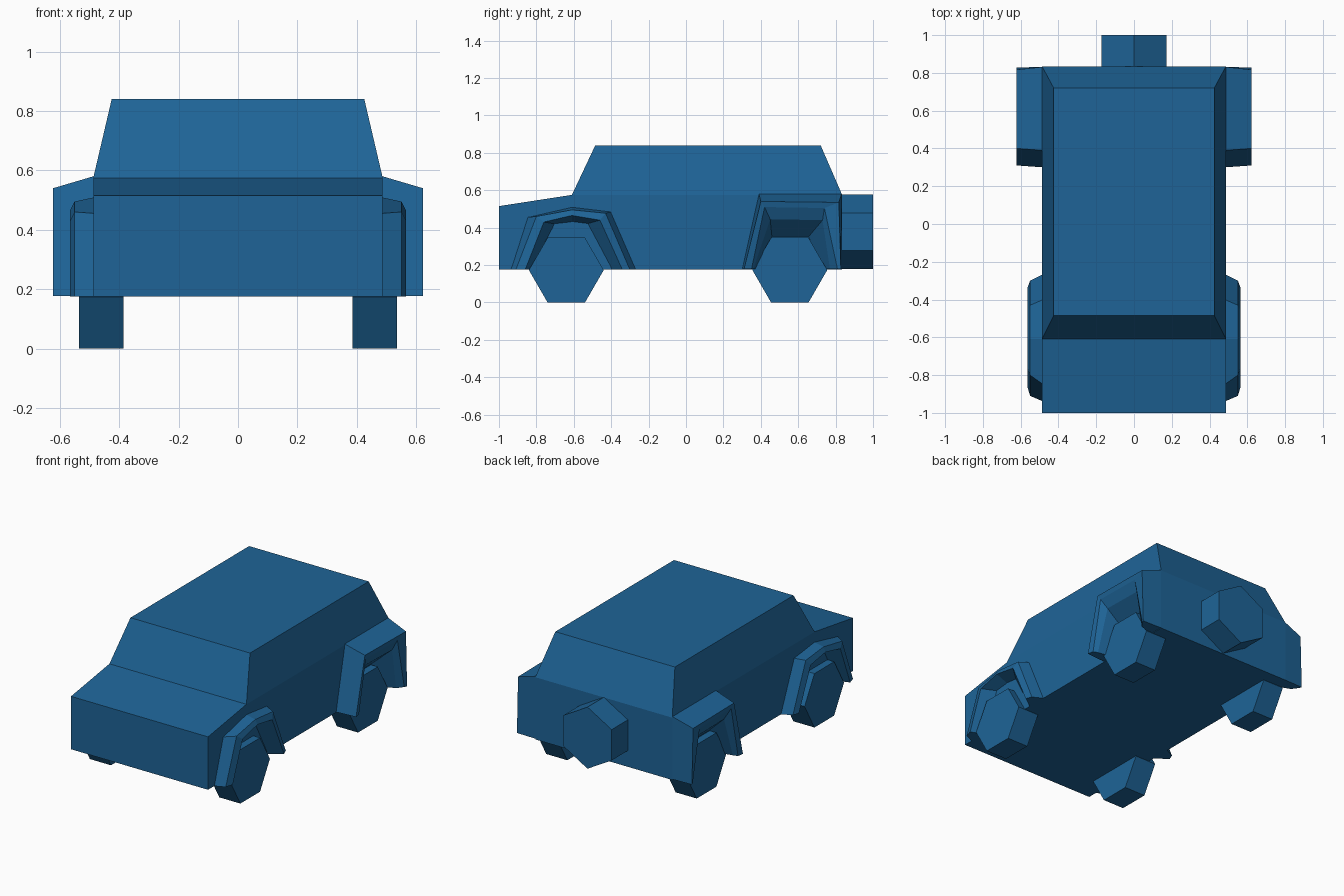
import bpy, bmesh
from math import cos, sin, pi

if "Cube" in bpy.data.objects:
    bpy.data.objects.remove(bpy.data.objects["Cube"])

paint = bpy.data.materials.new("blue_paint")
paint.diffuse_color = (0.013, 0.127, 0.31, 1)
paint.use_nodes = True
paint.node_tree.nodes["Principled BSDF"].inputs["Base Color"].default_value = paint.diffuse_color


def finish(name, bm, mirror=False):
    bmesh.ops.recalc_face_normals(bm, faces=bm.faces[:])
    me = bpy.data.meshes.new(name)
    bm.to_mesh(me)
    bm.free()
    ob = bpy.data.objects.new(name, me)
    bpy.context.collection.objects.link(ob)
    me.materials.append(paint)
    if mirror:
        ob.modifiers.new("mirror", 'MIRROR')
    return ob


def loft(loops, closed):
    """Skin between loops; closed loops get end caps, open ones get closed ends."""
    bm = bmesh.new()
    rows = [[bm.verts.new(p) for p in loop] for loop in loops]
    n = len(rows[0])
    for a, b in zip(rows, rows[1:]):
        for i in range(n if closed else n - 1):
            j = (i + 1) % n
            bm.faces.new((a[i], a[j], b[j], b[i]))
    if closed:
        bm.faces.new(rows[0])
        bm.faces.new(rows[-1])
    else:
        for i in (0, n - 1):
            bm.faces.new([r[i] for r in rows])
    return bm


def hexagon(r, start):
    return [(r * cos(start + i * pi / 3), r * sin(start + i * pi / 3)) for i in range(6)]


# Body: side profile across the width, with the cabin drawn up from the deck
profile = [(-1, .175), (-1, .515), (-.61, .575), (.835, .575), (.835, .175)]
bm = loft([[(x, y, z) for y, z in profile] for x in (-.487, .487)], True)
deck = next(f for f in bm.faces if all(abs(v.co.z - .575) < 1e-4 for v in f.verts))
geom = bmesh.ops.extrude_face_region(bm, geom=[deck])["geom"]
for v in [g for g in geom if isinstance(g, bmesh.types.BMVert)]:
    v.co = (.425 if v.co.x > 0 else -.425, .72 if v.co.y > 0 else -.485, .84)
if deck.is_valid:
    bmesh.ops.delete(bm, geom=[deck], context='FACES_ONLY')
finish("body", bm)

# Wheels: hexagonal, flat side down
for name, yc in (("front_wheels", -.64), ("rear_wheels", .555)):
    loops = [[(x, yc + a, .173 + b) for a, b in hexagon(.2, 0)] for x in (.385, .535)]
    finish(name, loft(loops, True), mirror=True)

# Spare wheel on the tail, point up
loops = [[(a, y, .378 + b) for a, b in hexagon(.198, pi / 6)] for y in (.825, 1.0)]
finish("spare_wheel", loft(loops, True))

# Wheel arches: each loop is an x position and a side outline, from outer edge to opening
front_arch = [
    (.48, [(-.94, .175), (-.85, .455), (-.61, .51), (-.40, .485), (-.265, .175)]),
    (.55, [(-.91, .175), (-.80, .46), (-.61, .495), (-.43, .477), (-.30, .175)]),
    (.565, [(-.86, .175), (-.76, .43), (-.61, .465), (-.46, .44), (-.34, .175)]),
    (.48, [(-.83, .175), (-.70, .42), (-.61, .43), (-.53, .42), (-.40, .175)]),
]
rear_arch = [
    (.48, [(.30, .178), (.39, .582), (.832, .582), (.832, .178)]),
    (.622, [(.31, .178), (.40, .54), (.817, .535), (.828, .178)]),
    (.615, [(.35, .178), (.42, .51), (.74, .505), (.81, .178)]),
    (.585, [(.36, .178), (.45, .445), (.73, .44), (.77, .178)]),
    (.48, [(.38, .178), (.46, .345), (.65, .345), (.73, .178)]),
]
for name, arch in (("front_arches", front_arch), ("rear_arches", rear_arch)):
    loops = [[(x, y, z) for y, z in pts] for x, pts in arch]
    finish(name, loft(loops, False), mirror=True)
